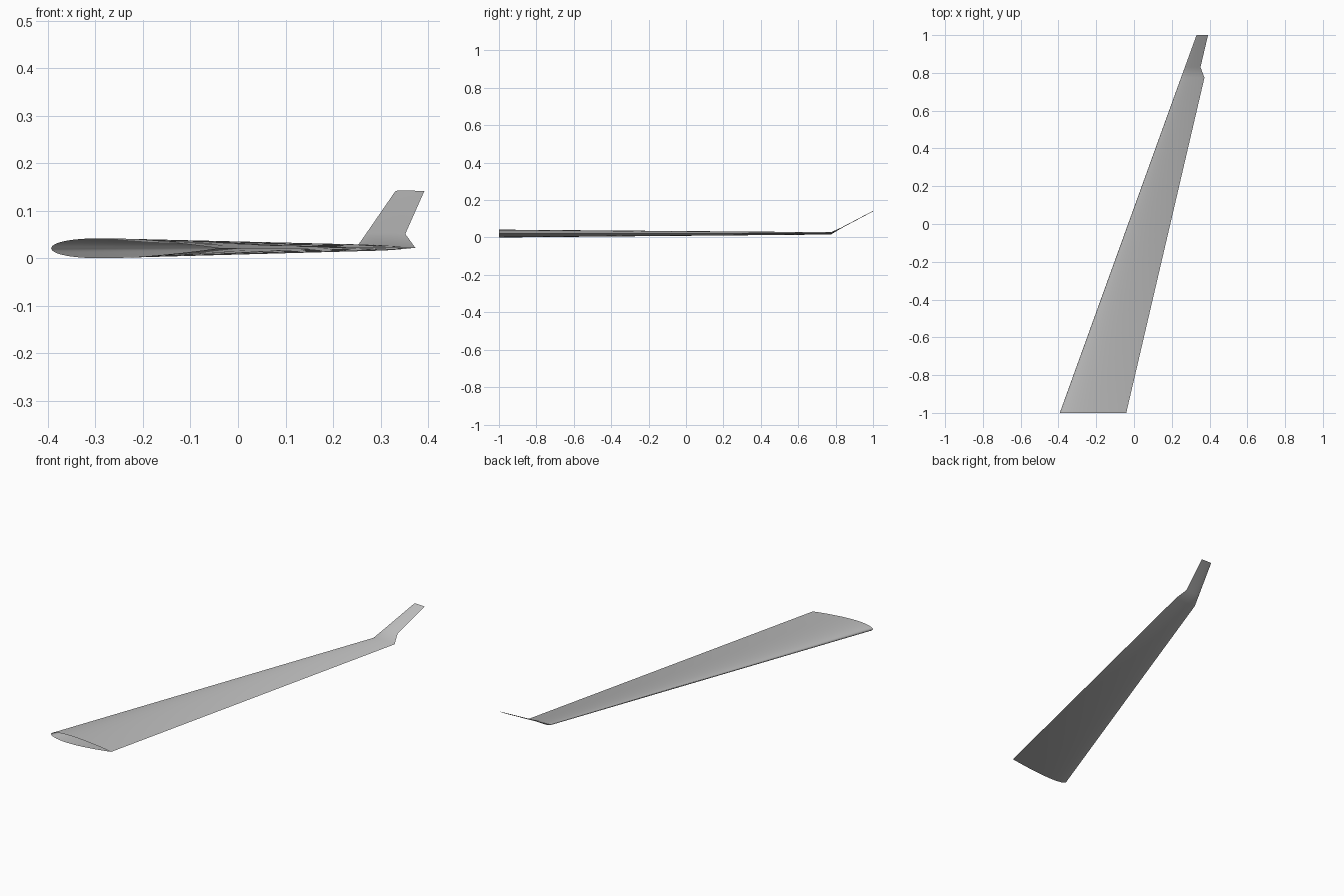
import bpy, bmesh, math

cube = bpy.data.objects.get("Cube")
if cube:
    bpy.data.objects.remove(cube, do_unlink=True)

grey = bpy.data.materials.new("light_grey")
grey.use_nodes = True
colour = (0.5, 0.5, 0.5, 1)
grey.diffuse_color = colour
grey.node_tree.nodes["Principled BSDF"].inputs["Base Color"].default_value = colour


def half_thickness(t):
    """Symmetric airfoil with unit thickness; t runs from nose to tail."""
    return 5 * (0.2969 * math.sqrt(t) - 0.126 * t - 0.3516 * t**2
                + 0.2843 * t**3 - 0.1036 * t**4)


def section(bm, y, nose, tail, z, thick, steps=20):
    """Closed airfoil ring: tail over the top to the nose, back underneath."""
    ring = []
    for i in range(2 * steps):
        a = math.pi * i / steps
        t = (1 + math.cos(a)) / 2
        side = 1 if i <= steps else -1
        h = side * thick * half_thickness(t)
        ring.append(bm.verts.new((nose + t * (tail - nose), y, z + h)))
    return ring


# Stations along the span: y, nose x, tail x, centre z, thickness
stations = [
    (-1.0, -0.393, -0.041, 0.021, 0.042),    # open root
    (0.775, 0.249, 0.373, 0.022, 0.0125),    # wing tip
    (0.83, 0.269, 0.352, 0.051, 0.004),      # winglet base
    (1.0, 0.331, 0.392, 0.141, 0.003),       # winglet tip
]

# Wing skin with upturned winglet, left open at the root
bm = bmesh.new()
rings = [section(bm, *s) for s in stations]
for a, b in zip(rings, rings[1:]):
    n = len(a)
    for i in range(n):
        j = (i + 1) % n
        bm.faces.new((a[i], a[j], b[j], b[i]))

for f in bm.faces:
    f.normal_update()
top = max(bm.faces, key=lambda f: f.calc_center_median().z)
if top.normal.z < 0:
    bmesh.ops.reverse_faces(bm, faces=bm.faces[:])

mesh = bpy.data.meshes.new("wing")
bm.to_mesh(mesh)
bm.free()
mesh.materials.append(grey)
wing = bpy.data.objects.new("wing", mesh)
bpy.context.collection.objects.link(wing)

bpy.ops.object.select_all(action="DESELECT")
wing.select_set(True)
bpy.context.view_layer.objects.active = wing
bpy.ops.object.shade_smooth_by_angle(angle=math.radians(50))
